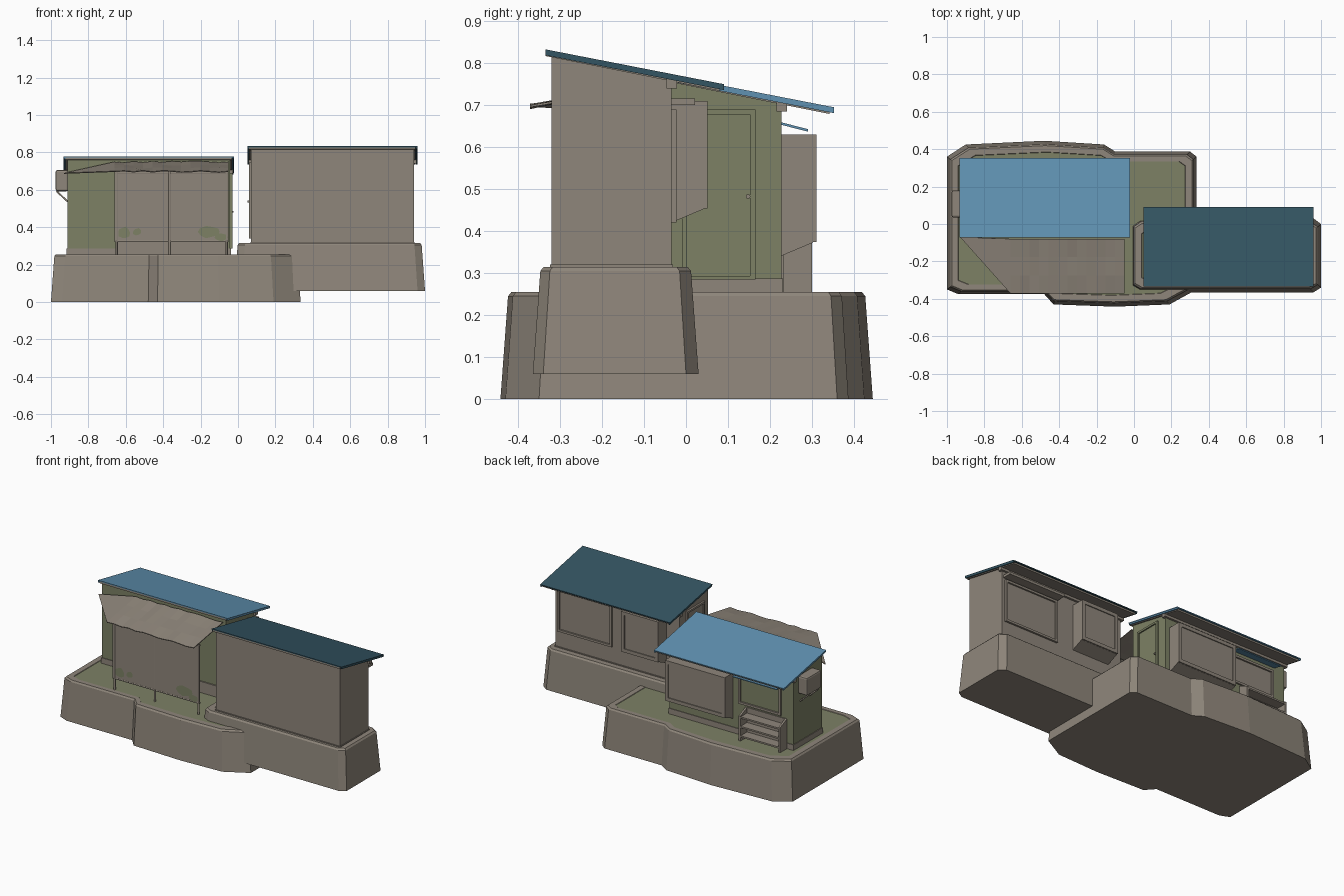
import bpy, bmesh, math, random

if "Cube" in bpy.data.objects:
    bpy.data.objects.remove(bpy.data.objects["Cube"])
random.seed(4)

def mat(name, c):
    m = bpy.data.materials.new(name)
    m.diffuse_color = (*c, 1)
    m.use_nodes = True
    m.node_tree.nodes["Principled BSDF"].inputs["Base Color"].default_value = m.diffuse_color
    return m

STONE = mat("weathered_stone", (0.275, 0.24, 0.198))
GREEN = mat("moss_green", (0.205, 0.22, 0.13))
LIGHT = mat("light_blue_roof", (0.115, 0.285, 0.44))
DARK = mat("dark_teal_roof", (0.034, 0.09, 0.122))

def mesh(name, verts, faces, *mats):
    me = bpy.data.meshes.new(name)
    me.from_pydata(verts, [], faces)
    for m in mats:
        me.materials.append(m)
    bm = bmesh.new()
    bm.from_mesh(me)
    bmesh.ops.recalc_face_normals(bm, faces=bm.faces)
    bm.to_mesh(me)
    bm.free()
    ob = bpy.data.objects.new(name, me)
    bpy.context.collection.objects.link(ob)
    return ob

def box(name, x0, x1, y0, y1, z0, z1, m):
    return prism_x(name, x0, x1, [(y0, z0), (y1, z0), (y1, z1), (y0, z1)], m)

def prism_x(name, x0, x1, prof, m):
    """Extrude a (y, z) profile along x."""
    n = len(prof)
    v = [(x, y, z) for x in (x0, x1) for y, z in prof]
    f = [tuple(range(n)), tuple(range(n, 2 * n))]
    f += [(i, (i + 1) % n, n + (i + 1) % n, n + i) for i in range(n)]
    return mesh(name, v, f, m)

def rod(name, a, b, r, m, sides=8):
    cu = bpy.data.curves.new(name, 'CURVE')
    cu.dimensions = '3D'
    s = cu.splines.new('POLY')
    s.points.add(1)
    s.points[0].co, s.points[1].co = (*a, 1), (*b, 1)
    cu.bevel_depth, cu.bevel_resolution, cu.use_fill_caps = r, 1, True
    cu.materials.append(m)
    ob = bpy.data.objects.new(name, cu)
    bpy.context.collection.objects.link(ob)
    return ob

def plinth(name, outline, z0, z1):
    """Tapered slab with a stone rim and a green top."""
    xs, ys = [p[0] for p in outline], [p[1] for p in outline]
    cx, cy = (min(xs) + max(xs)) / 2, (min(ys) + max(ys)) / 2
    hx, hy = max(xs) - cx, max(ys) - cy
    rings = [(0, z0), (0.018, z1 - 0.01), (0.026, z1), (0.06, z1), (0.062, z1 - 0.003)]
    v = [(cx + (x - cx) * (1 - d / hx), cy + (y - cy) * (1 - d / hy), z)
         for d, z in rings for x, y in outline]
    n, k = len(outline), len(rings)
    f = [(r * n + i, r * n + (i + 1) % n, (r + 1) * n + (i + 1) % n, (r + 1) * n + i)
         for r in range(k - 1) for i in range(n)]
    f += [tuple(range(n)), tuple(range((k - 1) * n, k * n))]
    ob = mesh(name, v, f, STONE, GREEN)
    ob.data.polygons[len(f) - 1].material_index = 1

# two stepped bases
plinth("left_base", [(-1, -.35), (-.94, -.375), (-.48, -.375), (-.43, -.43), (-.1, -.442),
                     (.19, -.43), (.335, -.35), (.335, .36), (.3, .387), (-.1, .387),
                     (-.16, .425), (-.48, .445), (-.9, .425), (-1, .36)], 0, .255)
plinth("right_base", [(-.02, -.34), (.02, -.365), (.96, -.365), (1, -.34),
                      (1, 0), (.96, .03), (.02, .03), (-.02, 0)], .06, .315)

SLOPE = -0.195

def house(tag, dx, dy, dz, wall, roof):
    """Shed with a lean-to roof; coordinates are those of the right house."""
    X0, X1, Y0, Y1 = .07 + dx, .94 + dx, -.32 + dy, -.035 + dy
    rz = lambda y: .833 + dz + SLOPE * (y - dy + .335)
    prism_x(tag + "_walls", X0, X1, [(Y0, .31 + dz), (Y1, .31 + dz),
            (Y1, rz(Y1) - .012), (Y0, rz(Y0) - .012)], wall)
    box(tag + "_wall_footing", X0 - .004, X1 + .004, Y0 - .004, Y1 + .004,
        .30 + dz, .342 + dz if wall is GREEN else .32, STONE)
    a, b = -.335 + dy, .09 + dy
    for nm, t0, t1, e, m in (("_roof_sheet", 0, .006, 0, roof), ("_roof_boards", .006, .016, .01, STONE)):
        prism_x(tag + nm, .05 + dx + e, .96 + dx - e, [(a, rz(a) - t0), (b - e, rz(b) - t0),
                (b - e, rz(b) - t1), (a, rz(a) - t1)], m)
    # purlin over the back wall, barge boards and front fascia
    box(tag + "_purlin", .055 + dx, .955 + dx, Y1 - .012, Y1 + .013, rz(Y1) - .035, rz(Y1) - .012, STONE)
    for x in (.052 + dx, .952 + dx):
        prism_x(tag + "_barge_board", x, x + .007, [(a, rz(a) - .004), (b, rz(b) - .004),
                (b, rz(b) - .014), (a, rz(a) - .014)], roof)

house("right_house", 0, 0, 0, STONE, DARK)
house("left_house", -.982, .262, -.055, GREEN, LIGHT)

def frame_y(name, x0, x1, y, z0, z1, w=.014, d=.012, m=STONE):
    """Rectangular frame standing out of a back-facing wall."""
    box(name + "_pane", x0, x1, y - .005, y + .002, z0, z1, m)
    for p, q in ((x0, x0 + w), (x1 - w, x1)):
        box(name + "_jamb", p, q, y, y + d, z0, z1, m)
    for p, q in ((z0, z0 + w), (z1 - w, z1)):
        box(name + "_rail", x0, x1, y, y + d, p, q, m)

def door(name, x, s, y0, y1, z0, z1, m, knob_y):
    """Framed door on a side wall, facing s along x."""
    def slab(nm, d, a, b, c, e):
        box(name + nm, min(x, x + s * d), max(x, x + s * d), a, b, c, e, m)
    slab("_leaf", .004, y0, y1, z0, z1)
    w = .012
    slab("_jamb", .012, y0, y0 + w, z0, z1)
    slab("_jamb", .012, y1 - w, y1, z0, z1)
    slab("_lintel", .012, y0, y1, z1 - w, z1)
    slab("_sill", .012, y0, y1, z0, z0 + .008)
    rod(name + "_knob", (x, knob_y, (z0 + z1) / 2 - .005), (x + s * .018, knob_y, (z0 + z1) / 2 - .005), .006, STONE)

door("left_house_door", -.042, 1, -.01, .165, .285, .69, GREEN, .148)
door("right_house_door", .07, -1, -.275, -.1, .34, .745, STONE, -.26)

def bay(name, x0, x1, y, z0, z1):
    """Projecting bay with a sloping underside and a framed front."""
    prism_x(name, x0, x1, [(y, z0), (y + .078, z0 + .033), (y + .078, z1), (y, z1)], STONE)
    frame_y(name + "_window", x0, x1, y + .078, z0 + .034, z1, .022, .008)

bay("left_bay", -.49, -.07, .225, .34, .63)
bay("right_bay", .16, .42, -.035, .42, .71)

# back windows with a shutter box and a small blue canopy
frame_y("right_back_window", .54, .92, -.035, .42, .69)
box("shutter_box", .53, .93, -.035, .022, .70, .716, STONE)
frame_y("left_back_window", -.83, -.53, .225, .45, .63)
prism_x("window_canopy", -.84, -.53, [(.22, .661), (.29, .643), (.29, .637), (.22, .655)], LIGHT)

# open shelf rack
for x in (-.87, -.592):
    prism_x("rack_side", x, x + .012, [(.232, .25), (.3, .25), (.3, .41), (.232, .44)], STONE)
for z in (.275, .335, .395):
    box("rack_shelf", -.865, -.585, .232, .298, z, z + .01, STONE)
box("rack_back", -.865, -.585, .228, .234, .255, .44, STONE)

# wall cooler on brackets
cooler = box("wall_cooler", -.975, -.908, .035, .18, .592, .705, STONE)
bv = cooler.modifiers.new("soft_edges", 'BEVEL')
bv.width, bv.segments = .01, 2
for y in (.06, .155):
    rod("cooler_bracket", (-.97, y, .592), (-.908, y, .535), .005, STONE)

# cloth awning: rippled sheet plus the loose corner hanging at the left
N, R = 12, 3
v, f = [], []
for i in range(N + 1):
    for j in range(R + 1):
        t = j / R
        v.append((-.66 + .61 * i / N, -.08 - .292 * t,
                  .75 - .05 * t + random.uniform(-.005, .004) * (0 < i < N)))
for i in range(N):
    for j in range(R):
        p = i * (R + 1) + j
        f.append((p, p + 1, p + R + 2, p + R + 1))
v.append((-.93, -.07, .69))
f += [(len(v) - 1, j + 1, j) for j in range(R)]
cloth = mesh("awning_cloth", v, f, STONE)
th = cloth.modifiers.new("thickness", 'SOLIDIFY')
th.thickness = .005

# poles, rails and hanging front sheet
for x in (-.648, -.366, -.06):
    rod("awning_pole", (x, -.31, .25), (x, -.31, .705), .007, STONE)
for z in (.325, .69):
    rod("awning_rail", (-.655, -.31, z), (-.05, -.31, z), .006, STONE)
box("hanging_sheet", -.66, -.05, -.314, -.309, .32, .70, STONE)
box("front_wall_skirting", -.65, -.06, -.066, -.055, .255, .325, STONE)

# moss patches on the sheet
for cx, cz, rx, rz in ((-.61, .37, .035, .032), (-.54, .375, .025, .02),
                       (-.15, .375, .06, .033), (-.09, .345, .035, .022)):
    ring = []
    for k in range(10):
        a, q = k * math.tau / 10, random.uniform(.8, 1.1)
        ring.append((cx + rx * q * math.cos(a), -.3155, cz + rz * q * math.sin(a)))
    mesh("moss_patch", ring, [tuple(range(10))], GREEN)
